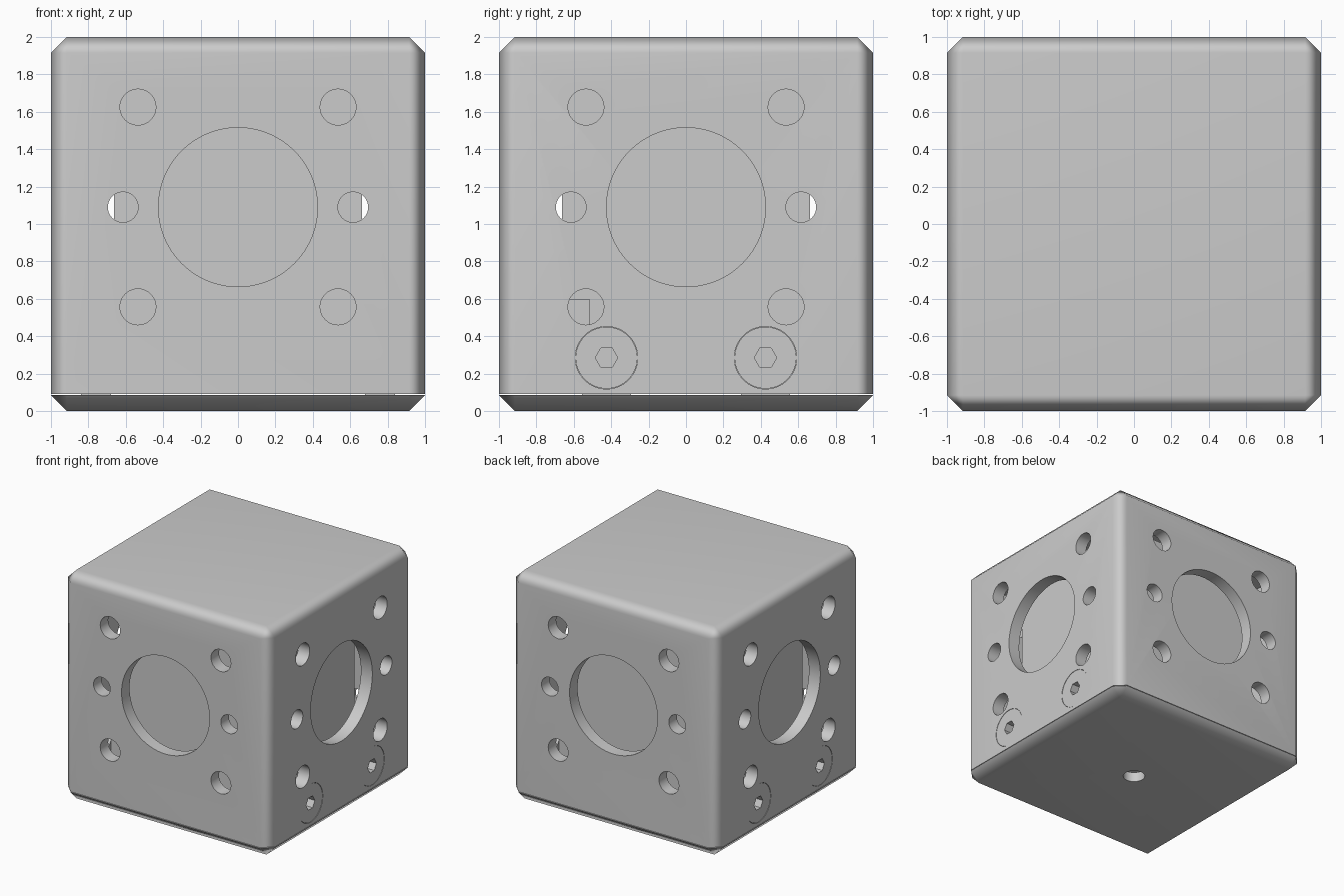
import bpy, bmesh
from math import radians
from mathutils import Matrix, Vector

if "Cube" in bpy.data.objects:
    bpy.data.objects.remove(bpy.data.objects["Cube"])

CH = 0.085      # edge chamfer
WALL = 0.89     # inner half width of the shell


def make(name, bm):
    bmesh.ops.recalc_face_normals(bm, faces=bm.faces)
    me = bpy.data.meshes.new(name)
    bm.to_mesh(me)
    bm.free()
    ob = bpy.data.objects.new(name, me)
    bpy.context.collection.objects.link(ob)
    return ob


def add_box(bm, lo, hi):
    lo, hi = Vector(lo), Vector(hi)
    m = Matrix.Translation((lo + hi) / 2) @ Matrix.Diagonal((*(hi - lo), 1))
    return bmesh.ops.create_cube(bm, size=1, matrix=m)


def add_cyl(bm, turn, u, z, r, near, far, n=64):
    # cylinder facing the front (-y), then turned about z to another side
    m = (Matrix.Rotation(radians(turn), 4, 'Z')
         @ Matrix.Translation((u, -(near + far) / 2, z))
         @ Matrix.Rotation(radians(90), 4, 'X'))
    bmesh.ops.create_cone(bm, cap_ends=True, segments=n, radius1=r, radius2=r,
                          depth=far - near, matrix=m)


def activate(ob):
    bpy.ops.object.select_all(action='DESELECT')
    ob.select_set(True)
    bpy.context.view_layer.objects.active = ob


def cut(ob, bm):
    tool = make("cutter", bm)
    tool.hide_render = True
    mod = ob.modifiers.new("cut", 'BOOLEAN')
    mod.operation = 'DIFFERENCE'
    mod.solver = 'EXACT'
    mod.object = tool
    activate(ob)
    bpy.ops.object.modifier_apply(modifier=mod.name)
    bpy.data.objects.remove(tool)


def smooth(ob, angle=50):
    activate(ob)
    bpy.ops.object.shade_smooth_by_angle(angle=radians(angle))
    wn = ob.modifiers.new("weighted", 'WEIGHTED_NORMAL')
    wn.keep_sharp = True


def chamfered_slice(name, z, keep_top):
    bm = bmesh.new()
    add_box(bm, (-1, -1, 0), (1, 1, 2))
    bmesh.ops.bevel(bm, geom=bm.edges[:], offset=CH, segments=1,
                    affect='EDGES', profile=0.5)
    res = bmesh.ops.bisect_plane(bm, geom=bm.verts[:] + bm.edges[:] + bm.faces[:],
                                 plane_co=(0, 0, z), plane_no=(0, 0, 1),
                                 clear_inner=keep_top, clear_outer=not keep_top)
    edges = [e for e in res['geom_cut'] if isinstance(e, bmesh.types.BMEdge)]
    bmesh.ops.contextual_create(bm, geom=edges)
    return make(name, bm)


# housing: hollow chamfered cube, open underneath
housing = chamfered_slice("housing", 0.092, True)
bm = bmesh.new()
add_box(bm, (-WALL, -WALL, -0.5), (WALL, WALL, WALL + 1))
cut(housing, bm)

# the same hole pattern on all four walls, screw holes on left and right
bm = bmesh.new()
for turn in (0, 90, 180, 270):
    add_cyl(bm, turn, 0, 1.09, 0.425, 0.8, 1.2, 96)
    for s in (-1, 1):
        add_cyl(bm, turn, s * 0.615, 1.09, 0.081, 0.8, 1.2, 40)
        for z in (0.557, 1.625):
            add_cyl(bm, turn, s * 0.535, z, 0.096, 0.8, 1.2, 40)
        if turn in (90, 270):
            add_cyl(bm, turn, s * 0.425, 0.285, 0.167, 0.8, 1.2)
cut(housing, bm)
smooth(housing)

# base plate with a central mounting hole
base = chamfered_slice("base_plate", 0.087, False)
bm = bmesh.new()
bmesh.ops.create_cone(bm, cap_ends=True, segments=40, radius1=0.09,
                      radius2=0.09, depth=1)
cut(base, bm)
smooth(base)

# socket screws holding the base
for turn, side in ((90, "right"), (270, "left")):
    for i, s in enumerate((-1, 1)):
        bm = bmesh.new()
        add_cyl(bm, turn, s * 0.425, 0.285, 0.165, 0.84, 0.998)
        screw = make(f"screw_{side}_{i + 1}", bm)
        bm = bmesh.new()
        m = (Matrix.Rotation(radians(turn), 4, 'Z')
             @ Matrix.Translation((s * 0.425, -1, 0.285))
             @ Matrix.Rotation(radians(90), 4, 'X')
             @ Matrix.Rotation(radians(90), 4, 'Z'))
        # hexagon socket with corners pointing sideways
        bmesh.ops.create_cone(bm, cap_ends=True, segments=6, radius1=0.06,
                              radius2=0.06, depth=0.18, matrix=m)
        cut(screw, bm)
        smooth(screw, 30)

# screw tabs standing on the base
bm = bmesh.new()
for sx in (-1, 1):
    for sy in (-1, 1):
        xs = sorted((sx * 0.68, sx * 0.84))
        add_box(bm, (xs[0], sy * 0.425 - 0.13, 0.08), (xs[1], sy * 0.425 + 0.13, 0.42))
make("screw_tabs", bm)

# inner block seen behind the openings
bm = bmesh.new()
add_box(bm, (-0.662, -0.662, 0.2), (0.662, 0.662, 1.85))
make("inner_block", bm)

# small connector on the block, seen through the lower right-side hole
bm = bmesh.new()
add_box(bm, (0.66, -0.66, 0.43), (0.74, -0.515, 0.6))
make("connector", bm)
